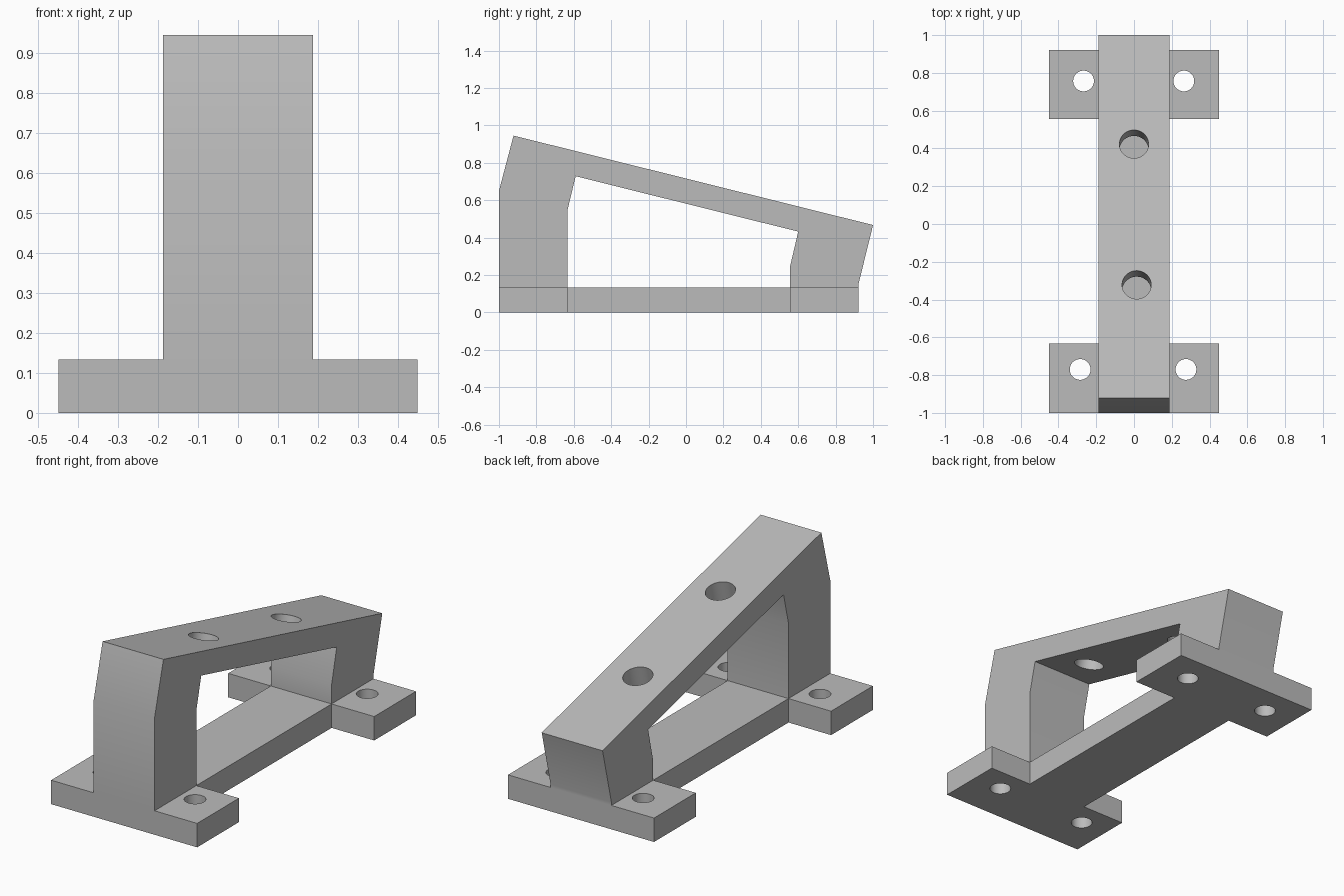
import bpy, bmesh, math
from mathutils import Matrix

if "Cube" in bpy.data.objects:
    bpy.data.objects.remove(bpy.data.objects["Cube"], do_unlink=True)

HALF, TAB, BASE = 0.187, 0.449, 0.133
FRONT, FRONT_IN, BACK_IN, BACK = -1.0, -0.633, 0.555, 0.922
SLOPE = math.atan2(0.945 - 0.467, 1.922)

grey = bpy.data.materials.new("plain grey")
grey.use_nodes = True
grey.diffuse_color = (0.5, 0.5, 0.5, 1)
grey.node_tree.nodes["Principled BSDF"].inputs["Base Color"].default_value = (0.5, 0.5, 0.5, 1)


def finish(name, bm):
    bmesh.ops.recalc_face_normals(bm, faces=bm.faces)
    mesh = bpy.data.meshes.new(name)
    bm.to_mesh(mesh)
    bm.free()
    mesh.materials.append(grey)
    obj = bpy.data.objects.new(name, mesh)
    bpy.context.collection.objects.link(obj)
    return obj


def frame(name, outer, inner):
    """Closed ring profile in y and z, extruded across x."""
    bm = bmesh.new()
    rings = [[bm.verts.new((x, y, z)) for y, z in pts]
             for x, pts in ((-HALF, outer), (HALF, outer), (HALF, inner), (-HALF, inner))]
    for a, b in zip(rings, rings[1:] + rings[:1]):
        for i in range(len(outer)):
            j = (i + 1) % len(outer)
            bm.faces.new((a[i], a[j], b[j], b[i]))
    return finish(name, bm)


def plate(name, y0, y1):
    bm = bmesh.new()
    bmesh.ops.create_cube(bm, size=1, matrix=Matrix.Translation((0, (y0 + y1) / 2, BASE / 2))
                          @ Matrix.Diagonal((2 * TAB, y1 - y0, BASE, 1)))
    return finish(name, bm)


def drill(name, x, y, z, radius, tilt=0.0):
    bm = bmesh.new()
    bmesh.ops.create_cone(bm, cap_ends=True, segments=48, radius1=radius, radius2=radius, depth=0.36,
                          matrix=Matrix.Translation((x, y, z)) @ Matrix.Rotation(tilt, 4, "X"))
    obj = finish(name, bm)
    obj.hide_render = True
    return obj


# Sloped frame with a window through its side
body = frame("sloped_bracket",
             [(FRONT, 0), (BACK, 0), (BACK, 0.15), (1, 0.467), (-0.922, 0.945), (FRONT, 0.65)],
             [(FRONT_IN, BASE), (BACK_IN, BASE), (BACK_IN, 0.24), (0.6, 0.432), (-0.59, 0.728), (FRONT_IN, 0.55)])

# Mounting feet, then screw holes and holes square to the sloped beam
tools = [(plate("front_foot", FRONT, FRONT_IN), "UNION"),
         (plate("back_foot", BACK_IN, BACK), "UNION")]
for x, y in ((-0.285, -0.77), (0.275, -0.77), (-0.267, 0.757), (0.264, 0.757)):
    tools.append((drill("screw_hole_cutter", x, y, BASE / 2, 0.055), "DIFFERENCE"))
for x, y in ((0.0, 0.423), (0.014, -0.322)):
    z = 0.945 - math.tan(SLOPE) * (y + 0.922)
    tools.append((drill("beam_hole_cutter", x, y, z, 0.077, -SLOPE), "DIFFERENCE"))

for tool, operation in tools:
    mod = body.modifiers.new(tool.name, "BOOLEAN")
    mod.operation, mod.solver, mod.object = operation, "EXACT", tool

# Bake the cuts and remove the helpers
bpy.context.view_layer.update()
result = bpy.data.meshes.new_from_object(body.evaluated_get(bpy.context.evaluated_depsgraph_get()))
body.modifiers.clear()
body.data = result
for tool, _ in tools:
    bpy.data.objects.remove(tool, do_unlink=True)

bpy.ops.object.select_all(action="DESELECT")
body.select_set(True)
bpy.context.view_layer.objects.active = body
bpy.ops.object.shade_smooth_by_angle(angle=math.radians(30))
